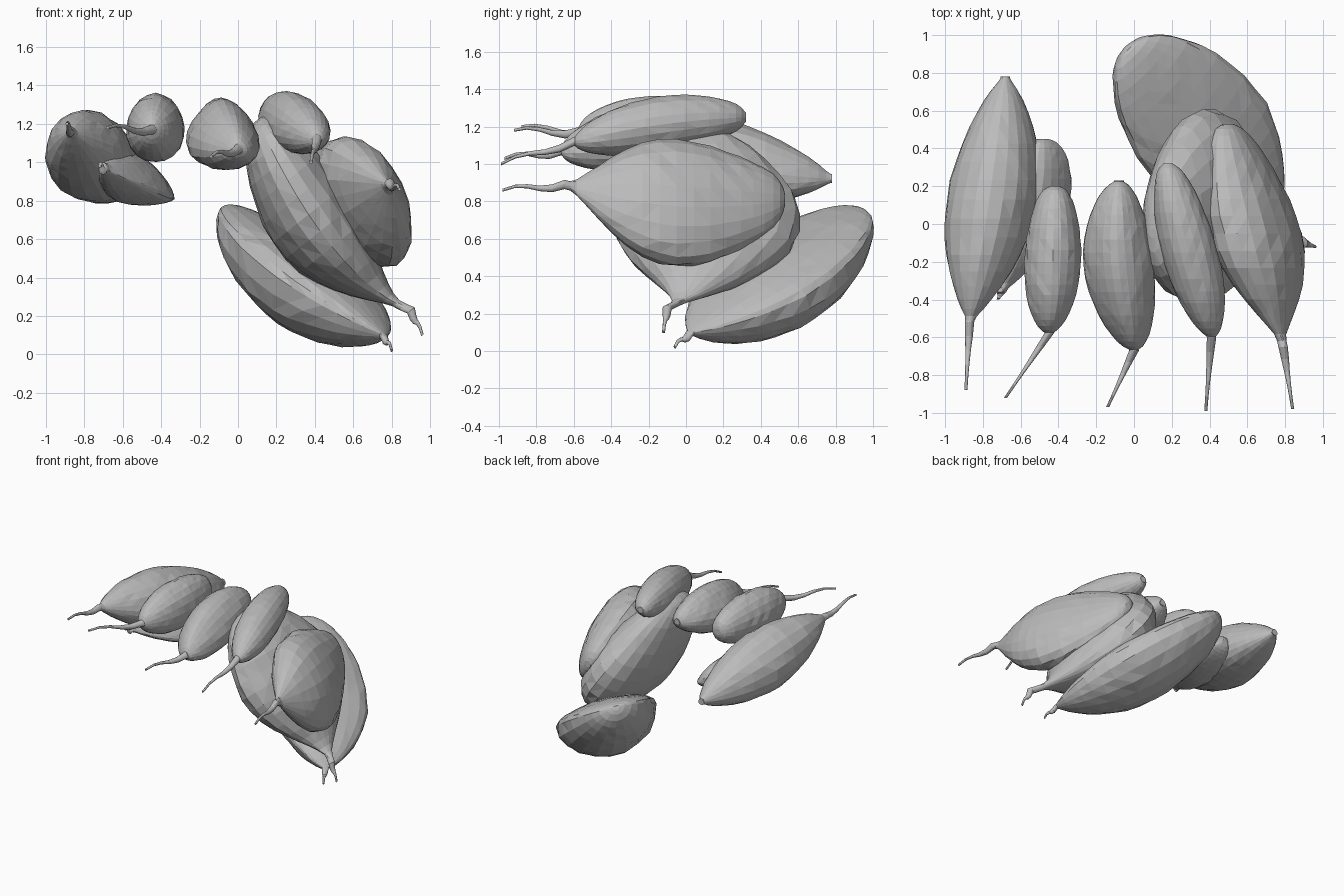
import bpy, bmesh, math, random
from mathutils import Vector

random.seed(4)
if "Cube" in bpy.data.objects:
    bpy.data.objects.remove(bpy.data.objects["Cube"])

SIDES, BODY_RINGS, TAIL_RINGS = 20, 20, 5
GREY = (0.5, 0.5, 0.5, 1)

skin = bpy.data.materials.new("pale_grey_skin")
skin.use_nodes = True
skin.diffuse_color = GREY
skin.node_tree.nodes["Principled BSDF"].inputs["Base Color"].default_value = GREY


def add_ring(bm, centre, wide, thick, wedge, top):
    """Lumpy oval cross-section, thinner along the wide axis when wedged, flatter on top."""
    ring = []
    for i in range(SIDES):
        angle = math.tau * i / SIDES
        c, s = math.cos(angle), math.sin(angle)
        lump = 1 + random.uniform(-0.02, 0.02)
        height = s * (1 - wedge * c) * (top if s > 0 else 1)
        ring.append(bm.verts.new(centre + lump * (wide * c + thick * height)))
    return ring


def clove(name, tip, neck, heart, crown, wide_axis, thick_axis, width, thickness,
          wedge=0.1, top=1, skew=1, sharp=0.5, blunt=0.35):
    """Thin tail from tip to neck, then a swelling body through heart to crown."""
    tip, neck, heart, crown = (Vector(p) for p in (tip, neck, heart, crown))
    u, v = Vector(wide_axis).normalized(), Vector(thick_axis).normalized()
    bm = bmesh.new()
    rings = []
    # dried tail
    for i in range(TAIL_RINGS):
        t = i / TAIL_RINGS
        wave = Vector((0, 0, 0.015 * math.sin(math.tau * t)))
        size = 0.008 + 0.02 * t * t
        rings.append(add_ring(bm, tip.lerp(neck, t) + wave, u * size, v * size, 0, 1))
    # body: rings crowd together at both ends so that these round off
    for i in range(BODY_RINGS + 1):
        t = (1 - math.cos(math.pi * i / BODY_RINGS)) / 2
        centre = (neck * (1 - t) * (1 - 2 * t) + heart * 4 * t * (1 - t)
                  + crown * t * (2 * t - 1))
        swell = max(0, math.sin(math.pi * t ** skew)) ** (sharp + (blunt - sharp) * t)
        rings.append(add_ring(bm, centre, u * max(0.025, width * swell),
                              v * max(0.025, thickness * swell), wedge, top))
    for lower, upper in zip(rings, rings[1:]):
        for i in range(SIDES):
            j = (i + 1) % SIDES
            bm.faces.new((lower[i], lower[j], upper[j], upper[i]))
    bm.faces.new(rings[0])
    bm.faces.new(rings[-1])
    bmesh.ops.triangulate(bm, faces=bm.faces[:])
    bmesh.ops.recalc_face_normals(bm, faces=bm.faces[:])
    mesh = bpy.data.meshes.new(name)
    bm.to_mesh(mesh)
    bm.free()
    mesh.materials.append(skin)
    bpy.context.collection.objects.link(bpy.data.objects.new(name, mesh))


# upper row, from the model's right to its left
clove("outer_right_clove",
      tip=(-0.89, -0.88, 1.2), neck=(-0.87, -0.52, 1.16),
      heart=(-0.74, 0.13, 1.01), crown=(-0.68, 0.78, 0.92),
      wide_axis=(0.85, 0, -0.5), thick_axis=(0.5, 0, 0.85),
      width=0.25, thickness=0.22, wedge=0.2, sharp=0.8, blunt=0.7)

clove("outer_right_clove_flap",
      tip=(-0.72, -0.4, 0.98), neck=(-0.7, -0.36, 0.97),
      heart=(-0.52, 0.06, 0.89), crown=(-0.48, 0.45, 0.9),
      wide_axis=(0.85, 0, -0.4), thick_axis=(0.4, 0, 0.85),
      width=0.18, thickness=0.12, wedge=0.5, skew=1.2, sharp=0.6)

clove("second_clove",
      tip=(-0.68, -0.92, 1.18), neck=(-0.45, -0.58, 1.17),
      heart=(-0.43, -0.2, 1.18), crown=(-0.42, 0.2, 1.19),
      wide_axis=(0, 0, 1), thick_axis=(1, 0, 0),
      width=0.18, thickness=0.15)

clove("third_clove",
      tip=(-0.14, -0.97, 1.03), neck=(0, -0.67, 1.07),
      heart=(-0.08, -0.22, 1.15), crown=(-0.08, 0.23, 1.19),
      wide_axis=(0, 0, 1), thick_axis=(1, 0, 0),
      width=0.18, thickness=0.18, wedge=0.3, blunt=0.5)

clove("fourth_clove",
      tip=(0.38, -0.99, 1), neck=(0.41, -0.6, 1.12),
      heart=(0.29, -0.15, 1.21), crown=(0.18, 0.32, 1.25),
      wide_axis=(-0.3, 0, 1), thick_axis=(1, 0, 0.3),
      width=0.15, thickness=0.15, blunt=0.4)

clove("outer_left_clove",
      tip=(0.84, -0.98, 0.86), neck=(0.79, -0.65, 0.89),
      heart=(0.65, -0.05, 0.79), crown=(0.5, 0.53, 0.81),
      wide_axis=(0.45, 0, -0.85), thick_axis=(0.85, 0, 0.45),
      width=0.37, thickness=0.2, sharp=1.2, blunt=0.45)

# broad cloves sloping down underneath
clove("middle_clove",
      tip=(0.96, -0.12, 0.1), neck=(0.9, -0.1, 0.23),
      heart=(0.49, 0.11, 0.56), crown=(0.1, -0.05, 1.22),
      wide_axis=(0, 1, 0), thick_axis=(0.78, 0, 0.62),
      width=0.51, thickness=0.24, wedge=0, skew=1.6, sharp=1, blunt=0.45)

clove("lower_back_clove",
      tip=(0.8, -0.06, 0.02), neck=(0.76, 0.02, 0.1),
      heart=(0.39, 0.46, 0.4), crown=(-0.03, 0.93, 0.76),
      wide_axis=(0.7, 0.7, -0.15), thick_axis=(0.35, -0.35, 0.87),
      width=0.37, thickness=0.3, top=0.4, skew=1.1, sharp=0.65, blunt=0.45)
